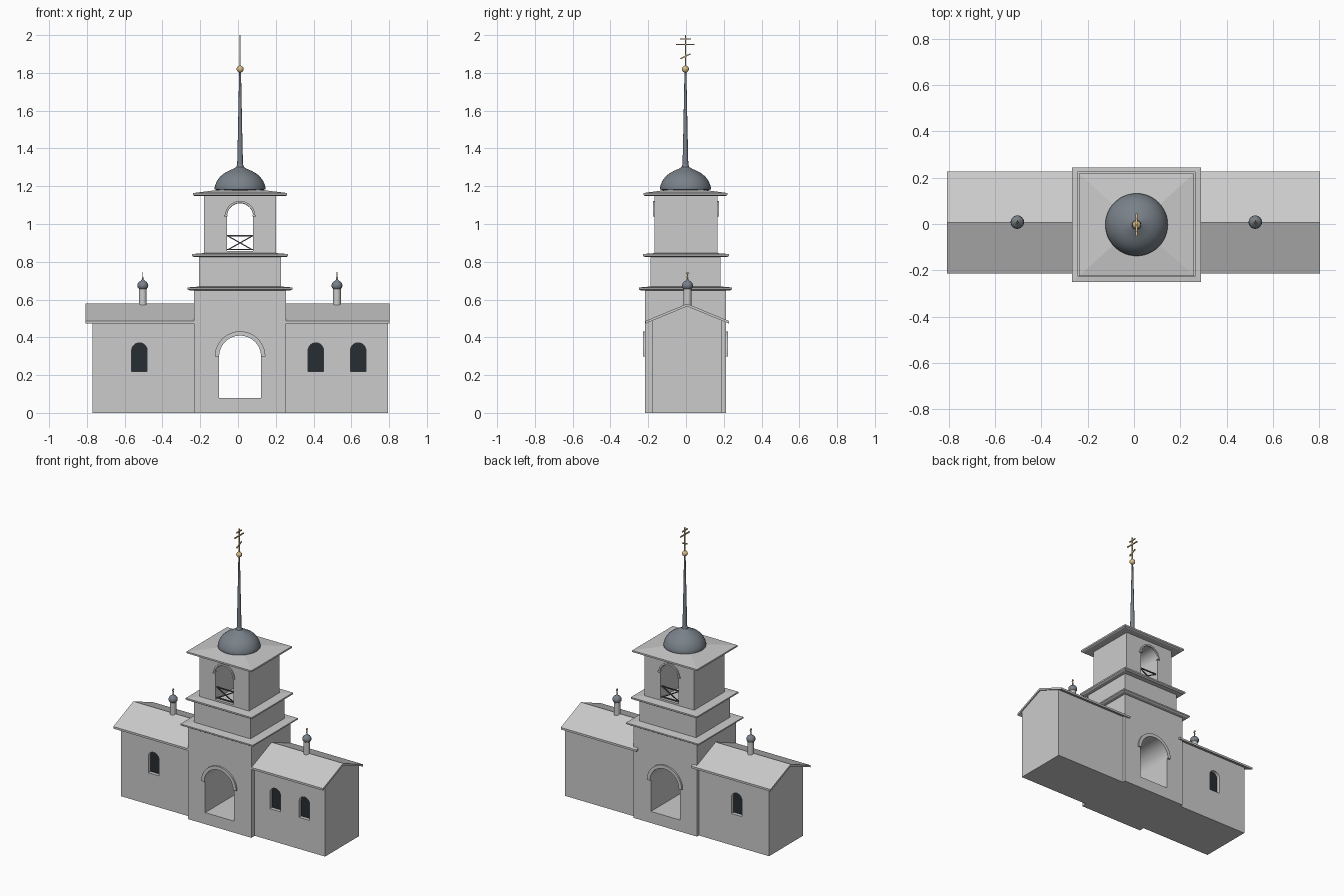
import bpy, bmesh, math
from mathutils import Vector

if "Cube" in bpy.data.objects:
    bpy.data.objects.remove(bpy.data.objects["Cube"])

CX, CY = 0.011, -0.003      # tower axis
WY = 0.006                  # ridge line of the wings


def mat(name, c):
    m = bpy.data.materials.new(name)
    m.diffuse_color = (*c, 1)
    m.use_nodes = True
    m.node_tree.nodes["Principled BSDF"].inputs["Base Color"].default_value = m.diffuse_color
    return m


SLATE = mat("slate", (0.19, 0.22, 0.25))
GOLD = mat("gold", (0.72, 0.52, 0.25))
GLASS = mat("dark_glass", (0.02, 0.026, 0.032))
IRON = mat("iron", (0.08, 0.08, 0.085))


def finish(name, bm, m=None, smooth=False):
    bmesh.ops.recalc_face_normals(bm, faces=bm.faces)
    me = bpy.data.meshes.new(name)
    bm.to_mesh(me)
    bm.free()
    ob = bpy.data.objects.new(name, me)
    bpy.context.collection.objects.link(ob)
    if m:
        me.materials.append(m)
    if smooth:
        bpy.ops.object.select_all(action='DESELECT')
        ob.select_set(True)
        bpy.context.view_layer.objects.active = ob
        bpy.ops.object.shade_smooth_by_angle(angle=math.radians(35))
    return ob


def prism(name, pts, axis, a, b, m=None):
    """Extrude a 2D profile along x (pts are y,z) or y (pts are x,z)."""
    bm = bmesh.new()
    place = (lambda p, t: (t, *p)) if axis == 'x' else (lambda p, t: (p[0], t, p[1]))
    lo = [bm.verts.new(place(p, a)) for p in pts]
    hi = [bm.verts.new(place(p, b)) for p in pts]
    bm.faces.new(lo)
    bm.faces.new(hi)
    for i in range(len(pts)):
        j = (i + 1) % len(pts)
        bm.faces.new((lo[i], lo[j], hi[j], hi[i]))
    return finish(name, bm, m)


def tier(name, levels, cy=CY):
    """Rectangular stack on the tower axis; levels are (half x, half y, z)."""
    bm = bmesh.new()
    rings = [[bm.verts.new((CX + sx * hx, cy + sy * hy, z))
              for sx, sy in ((-1, -1), (1, -1), (1, 1), (-1, 1))] for hx, hy, z in levels]
    bm.faces.new(rings[0])
    bm.faces.new(rings[-1])
    for r, s in zip(rings, rings[1:]):
        for i in range(4):
            bm.faces.new((r[i], r[i - 1], s[i - 1], s[i]))
    return finish(name, bm)


def lathe(name, prof, x, y, m=None, n=40):
    bm = bmesh.new()
    rings = [[bm.verts.new((x + r * math.cos(2 * math.pi * i / n),
                            y + r * math.sin(2 * math.pi * i / n), z)) for i in range(n)]
             for r, z in prof]
    bm.faces.new(rings[0])
    bm.faces.new(rings[-1])
    for r, s in zip(rings, rings[1:]):
        for i in range(n):
            bm.faces.new((r[i - 1], r[i], s[i], s[i - 1]))
    return finish(name, bm, m, True)


def bar(name, a, b, w, m):
    """Square bar between two points."""
    a, b = Vector(a), Vector(b)
    bm = bmesh.new()
    bmesh.ops.create_cube(bm, size=1)
    bmesh.ops.scale(bm, vec=(w, w, (b - a).length), verts=bm.verts)
    bmesh.ops.rotate(bm, matrix=Vector((0, 0, 1)).rotation_difference(b - a).to_matrix(), verts=bm.verts)
    bmesh.ops.translate(bm, vec=(a + b) / 2, verts=bm.verts)
    return finish(name, bm, m)


def ball(name, c, r, m):
    bm = bmesh.new()
    bmesh.ops.create_uvsphere(bm, u_segments=24, v_segments=12, radius=r)
    bmesh.ops.translate(bm, vec=c, verts=bm.verts)
    return finish(name, bm, m, True)


def arc(x, z, r, n=24):
    return [(x + r * math.cos(math.pi * i / n), z + r * math.sin(math.pi * i / n)) for i in range(n + 1)]


def arch(x, z0, spring, r):
    return [(x - r, z0), (x + r, z0)] + arc(x, spring, r)


def cut(ob, pts, a, b):
    c = prism("cutter", pts, 'y', a, b)
    c.hide_render = True
    md = ob.modifiers.new("cut", 'BOOLEAN')
    md.solver = 'EXACT'
    md.object = c
    bpy.context.view_layer.objects.active = ob
    bpy.ops.object.modifier_apply(modifier=md.name)
    bpy.data.objects.remove(c)


# tower tiers, lowest with the gate, top one with the bell opening
gate_tier = tier("gate_tier", [(0.243, 0.214, 0), (0.243, 0.214, 0.655)])
cut(gate_tier, arch(CX, 0.08, 0.298, 0.111), -1, 1)
tier("middle_tier", [(0.217, 0.186, 0.655), (0.217, 0.186, 0.83)])
bell_tier = tier("bell_tier", [(0.19, 0.166, 0.83), (0.19, 0.166, 1.155)], 0)
cut(bell_tier, arch(CX, 0.858, 1.04, 0.069), -1, 1)

# cornices and the low hipped roof
tier("lower_cornice", [(0.265, 0.236, 0.648), (0.278, 0.247, 0.655), (0.278, 0.247, 0.664), (0.217, 0.186, 0.669)])
tier("middle_cornice", [(0.243, 0.217, 0.824), (0.254, 0.227, 0.831), (0.254, 0.227, 0.841), (0.19, 0.165, 0.846)], 0)
tier("hipped_roof", [(0.24, 0.213, 1.148), (0.249, 0.222, 1.153), (0.249, 0.222, 1.164), (0.07, 0.06, 1.186)])

# arch surrounds and bell railing on both faces
for s, side in ((-1, "front"), (1, "back")):
    y = CY + s * 0.214
    prism(f"gate_surround_{side}", arc(CX, 0.298, 0.134) + arc(CX, 0.298, 0.111)[::-1], 'y', y - s * 0.005, y + s * 0.011)
    y = s * 0.166
    prism(f"bell_surround_{side}", arc(CX, 1.042, 0.08) + arc(CX, 1.042, 0.069)[::-1], 'y', y - s * 0.005, y + s * 0.008)
    y = s * 0.15
    for z in (0.865, 0.938):
        bar(f"railing_bar_{side}", (CX - 0.07, y, z), (CX + 0.07, y, z), 0.007, IRON)
    for d in (-1, 1):
        bar(f"railing_brace_{side}", (CX - 0.062, y, 0.9 - d * 0.035), (CX + 0.062, y, 0.9 + d * 0.035), 0.006, IRON)
        prism(f"impost_{side}", [(CX + d * p, z) for p, z in ((0.066, 1.04), (0.084, 1.04), (0.084, 1.048), (0.066, 1.048))],
              'y', y, s * 0.175)

# dome, spire, ball
lathe("dome", [(0.122, 1.17), (0.122, 1.18), (0.134, 1.183), (0.135, 1.192), (0.131, 1.208), (0.122, 1.228),
               (0.108, 1.248), (0.088, 1.266), (0.062, 1.281), (0.036, 1.292), (0.02, 1.302), (0.015, 1.318)],
      CX, CY, SLATE, 48)
lathe("spire", [(0.0155, 1.31), (0.011, 1.5), (0.005, 1.81)], CX, CY, SLATE, 16)
ball("spire_ball", (CX, CY, 1.82), 0.0185, GOLD)


def cross(name, x, y, z0, h, w):
    """Three-barred cross whose bars run along y."""
    bar(f"{name}_post", (x, y, z0), (x, y, z0 + h), w, GOLD)
    for half, t, tilt in ((0.17, 0.88, 0), (0.29, 0.71, 0), (0.16, 0.34, 0.075)):
        z = z0 + h * t
        bar(f"{name}_bar", (x, y - half * h, z - tilt * h), (x, y + half * h, z + tilt * h), w, GOLD)


cross("spire_cross", CX, CY, 1.83, 0.17, 0.007)

# wings: (name, inner x, wall end, roof end, cupola x, front windows, back windows)
for name, xi, xw, xr, xc, front, back in (
        ("left", -0.2, -0.771, -0.808, -0.504, [-0.522], [-0.522]),
        ("right", 0.22, 0.795, 0.803, 0.524, [0.412, 0.636], [])):
    wall = prism(f"{name}_wing", [(-0.18, 0), (0.19, 0), (0.19, 0.489), (WY, 0.566), (-0.18, 0.489)], 'x', xi, xw)
    for xs, yf, s in ((front, -0.18, 1), (back, 0.19, -1)):
        for x in xs:
            pts = arch(x, 0.219, 0.33, 0.041)
            cut(wall, pts, yf - 0.03, yf + 0.03)
            prism(f"{name}_window", pts, 'y', yf + s * 0.024, yf + s * 0.034, GLASS)
    # gable roof with a thin slab section
    prism(f"{name}_roof", [(-0.214, 0.473), (-0.214, 0.487), (WY, 0.578), (0.227, 0.487), (0.227, 0.473), (WY, 0.564)],
          'x', xi, xr)
    # small cupola on the ridge
    lathe(f"{name}_cupola_drum", [(0.0205, 0.54), (0.0205, 0.662)], xc, 0.008, None, 24)
    lathe(f"{name}_cupola_dome", [(0.021, 0.657), (0.027, 0.664), (0.029, 0.673), (0.027, 0.684), (0.02, 0.694),
                                  (0.01, 0.7), (0.004, 0.708), (0.003, 0.716)], xc, 0.008, SLATE, 24)
    ball(f"{name}_cupola_ball", (xc, 0.008, 0.715), 0.005, GOLD)
    cross(f"{name}_cupola_cross", xc, 0.008, 0.712, 0.035, 0.004)
